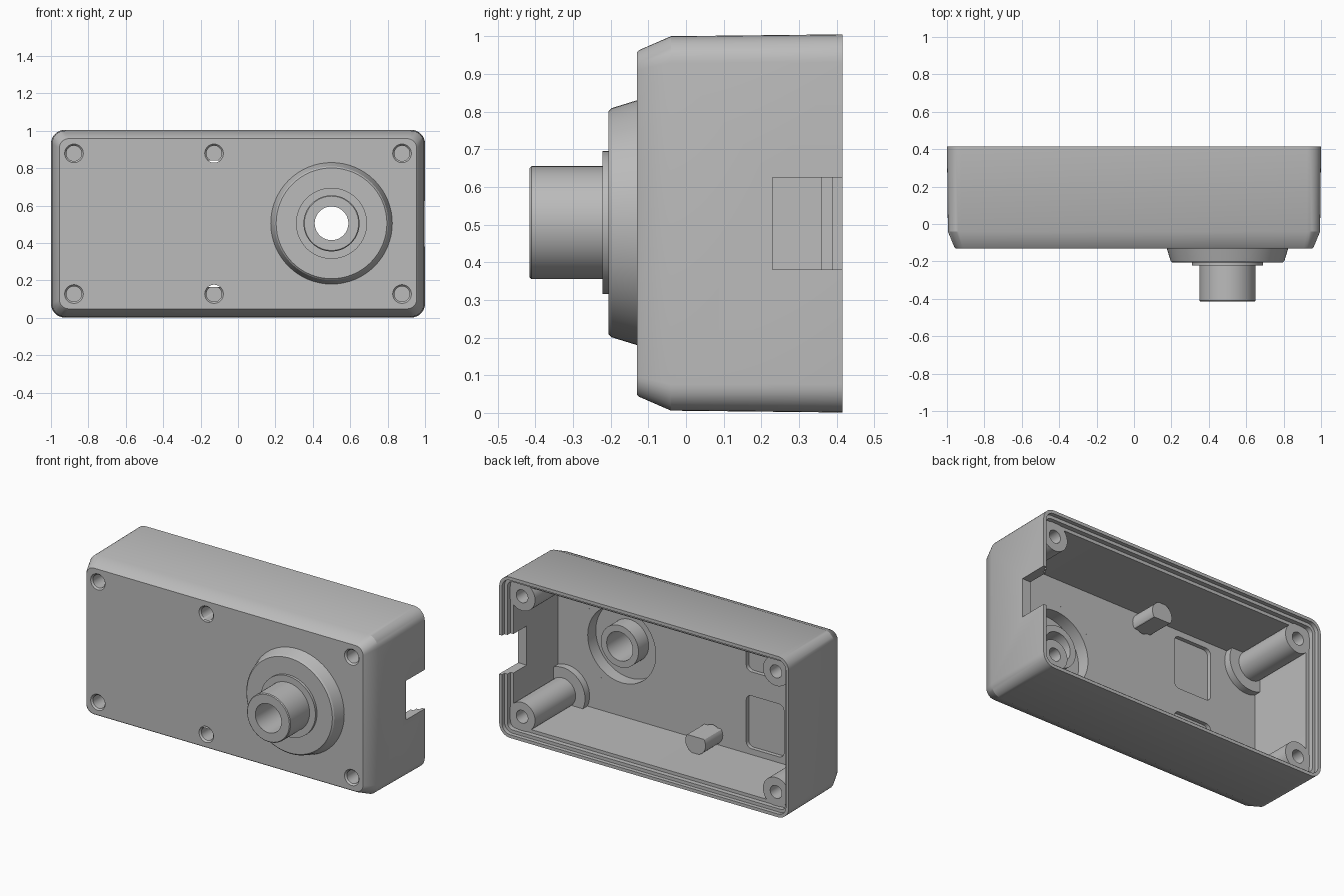
import bpy, bmesh, math
from mathutils import Vector

cube = bpy.data.objects.get("Cube")
if cube:
    bpy.data.objects.remove(cube, do_unlink=True)

grey = bpy.data.materials.new("plain_grey")
grey.use_nodes = True
COLOR = (0.5, 0.5, 0.5, 1)
grey.diffuse_color = COLOR
grey.node_tree.nodes["Principled BSDF"].inputs["Base Color"].default_value = COLOR
MID = 0.503  # height of the case centre


def make(name, bm):
    bmesh.ops.recalc_face_normals(bm, faces=bm.faces)
    mesh = bpy.data.meshes.new(name)
    bm.to_mesh(mesh)
    bm.free()
    mesh.materials.append(grey)
    ob = bpy.data.objects.new(name, mesh)
    bpy.context.collection.objects.link(ob)
    return ob


def loft(name, cx, cz, sections, steps=8):
    """Rounded rectangles (y, half width, half height, radius) joined along y."""
    bm = bmesh.new()
    rings = []
    for y, hx, hz, r in sections:
        ring = []
        for corner, (sx, sz) in enumerate([(1, 1), (-1, 1), (-1, -1), (1, -1)]):
            for i in range(steps + 1):
                a = math.pi / 2 * (corner + i / steps)
                ring.append(bm.verts.new((cx + sx * (hx - r) + r * math.cos(a), y,
                                          cz + sz * (hz - r) + r * math.sin(a))))
        rings.append(ring)
    for a, b in zip(rings, rings[1:]):
        for i in range(len(a)):
            j = (i + 1) % len(a)
            bm.faces.new((a[i], a[j], b[j], b[i]))
    bm.faces.new(rings[0])
    bm.faces.new(rings[-1])
    return make(name, bm)


def lathe(name, cx, cz, profile, closed=False, limit=None, steps=48):
    """Spin (radius, y) points about an axis along y; limit adjusts each vertex."""
    bm = bmesh.new()
    verts = [bm.verts.new((r, y, 0)) for r, y in profile]
    edges = [bm.edges.new(pair) for pair in zip(verts, verts[1:])]
    if closed:
        edges.append(bm.edges.new((verts[-1], verts[0])))
    bmesh.ops.spin(bm, geom=verts + edges, cent=(0, 0, 0), axis=(0, 1, 0),
                   angle=math.tau, steps=steps, use_duplicate=False)
    bmesh.ops.remove_doubles(bm, verts=bm.verts, dist=1e-5)
    bmesh.ops.translate(bm, verts=bm.verts, vec=Vector((cx, 0, cz)))
    if limit:
        for v in bm.verts:
            limit(v.co)
    return make(name, bm)


def cut(target, cutter):
    mod = target.modifiers.new("cut", "BOOLEAN")
    mod.operation = "DIFFERENCE"
    mod.solver = "EXACT"
    mod.object = cutter
    cutter.hide_render = True
    bpy.context.view_layer.objects.active = target
    bpy.ops.object.modifier_apply(modifier=mod.name)
    bpy.data.objects.remove(cutter, do_unlink=True)


def plug(x, z, r):
    return lathe("hole_cutter", x, z, [(0, -0.3), (r, -0.3), (r, 0), (0, 0)])


# Hollow case: chamfered front, open back with a stepped rim
def inset(y, d):
    return (y, 1 - d, 0.502 - d, 0.075 - d)


case = loft("case", 0, MID, [
    (-0.13, 0.955, 0.455, 0.05), (-0.125, 0.96, 0.46, 0.052),
    (-0.04, 0.995, 0.497, 0.07), inset(0.415, 0),
    inset(0.415, 0.02), inset(0.39, 0.02), inset(0.39, 0.04),
    inset(0.36, 0.04), inset(0.36, 0.06), inset(-0.08, 0.06)])

# Openings: side notch, two shallow floor pockets, turret and screw holes
cut(case, loft("notch_cutter", 1, 0.503, [
    (0.23, 0.12, 0.122, 0.001), (0.5, 0.12, 0.122, 0.001)], 1))
for side in (-1, 1):
    cut(case, loft("pocket_cutter", -0.49, MID + side * 0.24, [
        (-0.105, 0.13, 0.165, 0.035), (0, 0.13, 0.165, 0.035)]))
cut(case, plug(0.5, 0.505, 0.28))
parts = [case]

# Turret: flange, collar and hollow spout, with a ring recess behind
parts.append(lathe("turret", 0.5, 0.505, [
    (0.09, -0.06), (0.13, -0.06), (0.13, -0.16), (0.235, -0.16),
    (0.235, -0.08), (0.28, -0.08), (0.28, -0.13), (0.325, -0.13),
    (0.304, -0.198), (0.296, -0.206), (0.19, -0.206), (0.19, -0.222),
    (0.15, -0.222), (0.15, -0.41), (0.145, -0.415), (0.09, -0.415)],
    closed=True, steps=64))


def keep_inside(co):
    co.x = max(-0.95, min(0.95, co.x))
    co.z = max(MID - 0.455, min(MID + 0.455, co.z))


def flatten(co):
    # Flat side faces the middle of the case
    if co.z < MID:
        co.z = min(co.z, 0.165)
    else:
        co.z = max(co.z, 0.84)


# Screw posts: four tall ones in the corners, two short ones between
socket = [(0.05, -0.08), (0.05, -0.13), (0.041, -0.12), (0.041, 0.05), (0, 0.05)]
for level, z in (("lower", 0.127), ("upper", 0.879)):
    for side, x in (("right", -0.877), ("left", 0.877)):
        cut(case, plug(x, z, 0.05))
        parts.append(lathe(f"{level}_{side}_post", x, z, [
            (0, 0.2), (0.04, 0.2), (0.04, 0.365), (0.09, 0.365), (0.09, -0.08)] + socket))
        parts.append(lathe(f"{level}_{side}_post_collar", x, z, [
            (0.085, -0.085), (0.155, -0.085), (0.155, -0.035), (0.085, -0.035)],
            closed=True, limit=keep_inside))
    cut(case, plug(-0.128, z, 0.05))
    parts.append(lathe(f"{level}_middle_post", -0.128, z, [
        (0, 0.09), (0.07, 0.09), (0.07, -0.08)] + socket, limit=flatten))

# Smooth shading with crisp edges
bpy.ops.object.select_all(action="DESELECT")
for ob in parts:
    ob.select_set(True)
bpy.context.view_layer.objects.active = case
bpy.ops.object.shade_smooth_by_angle(angle=math.radians(25))
